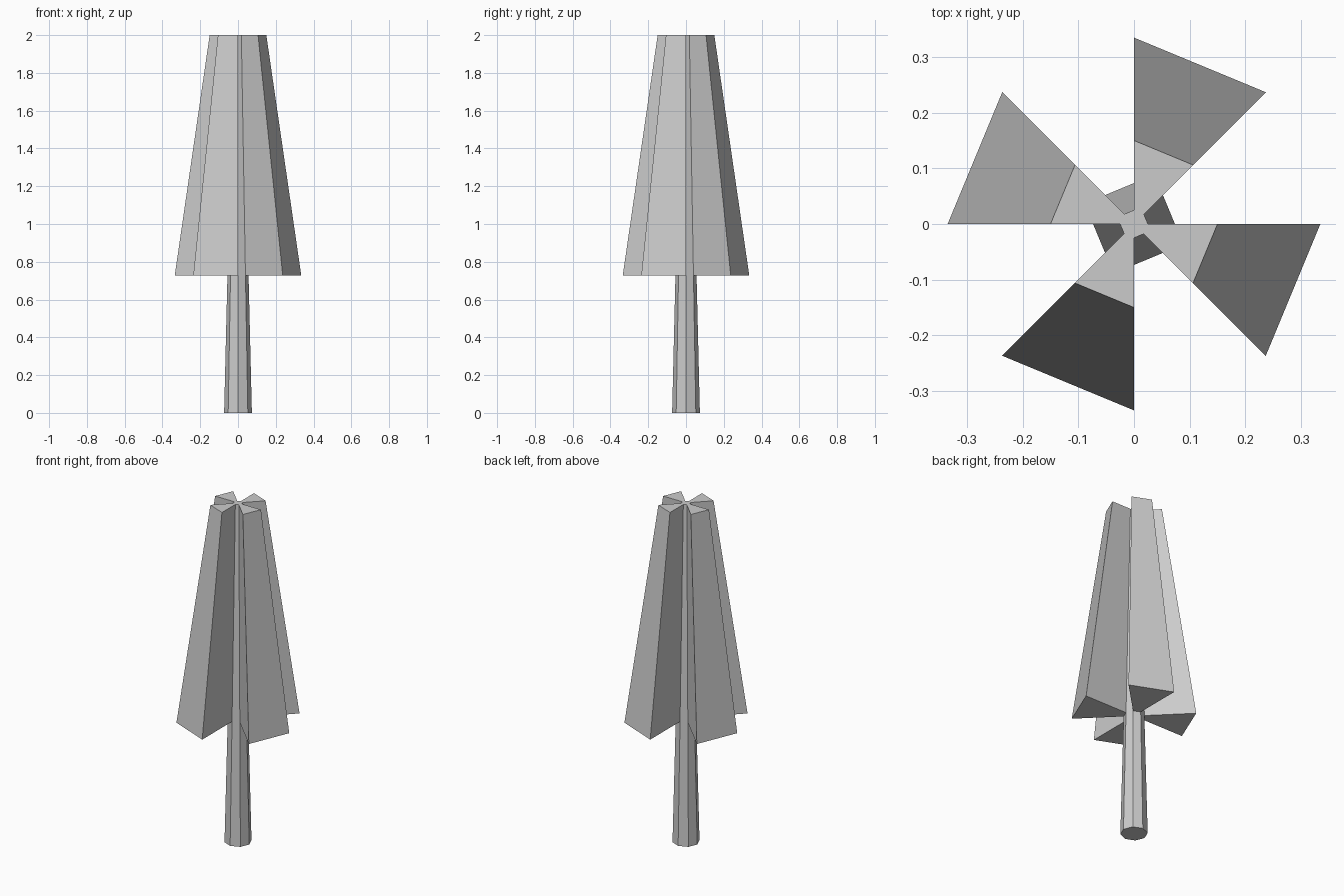
import bpy, bmesh
from math import cos, sin, pi
from mathutils import Vector

if "Cube" in bpy.data.objects:
    bpy.data.objects.remove(bpy.data.objects["Cube"])

SIDES = 8
# shaft rings: (height, radius), and blade reach at the two upper rings
RINGS = [(0.0, 0.0735), (0.728, 0.0558), (2.0, 0.025)]
REACH = 6.0

bm = bmesh.new()

# tapered octagonal shaft
rings = [[bm.verts.new((r * cos(i * 2 * pi / SIDES), r * sin(i * 2 * pi / SIDES), z))
          for i in range(SIDES)] for z, r in RINGS]
blade_faces = []
for k, (low, high) in enumerate(zip(rings, rings[1:])):
    for i in range(SIDES):
        j = (i + 1) % SIDES
        f = bm.faces.new((low[i], low[j], high[j], high[i]))
        if k == 1 and i % 2 == 1:
            blade_faces.append(f)
bm.faces.new(rings[0][::-1])
bm.faces.new(rings[-1])

# four flared blades pulled out radially from alternate upper sides
out = bmesh.ops.extrude_discrete_faces(bm, faces=blade_faces)
for f in out["faces"]:
    for v in f.verts:
        v.co = Vector((v.co.x * REACH, v.co.y * REACH, v.co.z))

bmesh.ops.recalc_face_normals(bm, faces=bm.faces)
mesh = bpy.data.meshes.new("finned_shaft")
bm.to_mesh(mesh)
bm.free()
bpy.context.collection.objects.link(bpy.data.objects.new("finned_shaft", mesh))
